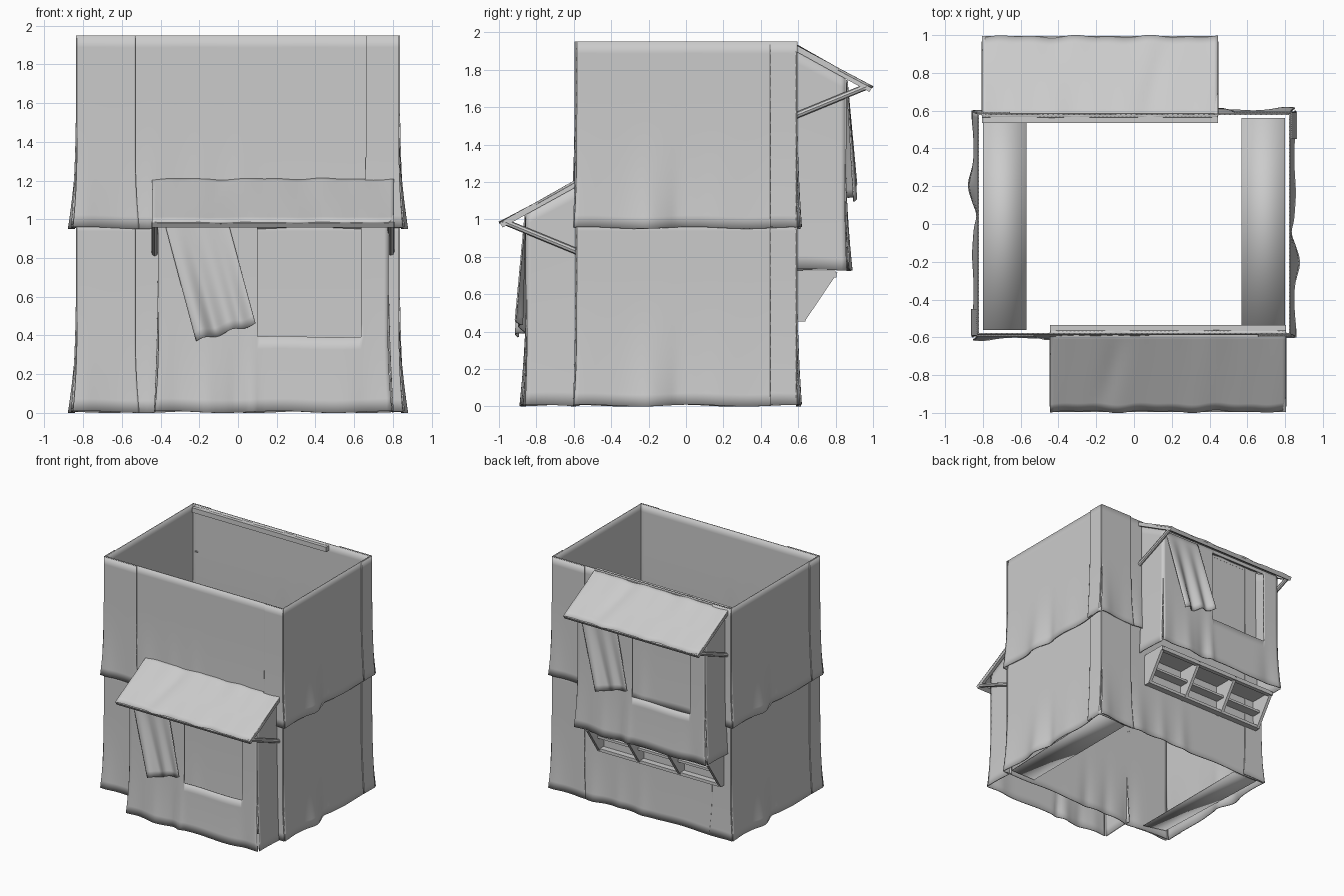
import bpy, bmesh, math
from mathutils import Vector, Matrix

if "Cube" in bpy.data.objects:
    bpy.data.objects.remove(bpy.data.objects["Cube"])


def transform(dz, back):
    return Matrix.Translation((0, 0, dz)) @ Matrix.Rotation(math.pi if back else 0, 4, 'Z')


def make(name, bm, M, thick=0, smooth=True):
    me = bpy.data.meshes.new(name)
    bmesh.ops.transform(bm, matrix=M, verts=bm.verts)
    bmesh.ops.recalc_face_normals(bm, faces=bm.faces)
    bm.to_mesh(me)
    bm.free()
    ob = bpy.data.objects.new(name, me)
    bpy.context.collection.objects.link(ob)
    if thick:
        mod = ob.modifiers.new("thickness", 'SOLIDIFY')
        mod.thickness = thick
        mod.offset = 0
    if smooth:
        bpy.ops.object.select_all(action='DESELECT')
        ob.select_set(True)
        bpy.context.view_layer.objects.active = ob
        bpy.ops.object.shade_smooth_by_angle(angle=math.radians(40))
    return ob


def sheet(name, f, M, nu=40, nv=14, hole=None, thick=0.008):
    # grid surface from f(u, v), with an optional (u0, u1, v0, v1) opening
    us = {i / nu for i in range(nu + 1)}
    vs = {i / nv for i in range(nv + 1)}
    if hole:
        us |= set(hole[:2])
        vs |= set(hole[2:])
    us, vs = sorted(us), sorted(vs)
    bm = bmesh.new()
    g = [[bm.verts.new(f(u, v)) for v in vs] for u in us]
    for i in range(len(us) - 1):
        for j in range(len(vs) - 1):
            cu, cv = (us[i] + us[i + 1]) / 2, (vs[j] + vs[j + 1]) / 2
            if hole and hole[0] < cu < hole[1] and hole[2] < cv < hole[3]:
                continue
            bm.faces.new((g[i][j], g[i + 1][j], g[i + 1][j + 1], g[i][j + 1]))
    loose = [v for v in bm.verts if not v.link_faces]
    bmesh.ops.delete(bm, geom=loose, context='VERTS')
    return make(name, bm, M, thick)


def cloth(name, p0, p1, n, M, z0=0.0, z1=(1.0, 1.0), hem=0.012, flare=0.0,
          folds=(), hole=None, nu=40):
    # hanging fabric: folds are (distance along, width, depth), fading upward
    p0, p1, n = Vector((*p0, 0)), Vector((*p1, 0)), Vector((*n, 0))
    t = (p1 - p0).normalized()
    length = (p1 - p0).length

    def f(u, v):
        s = u * length
        fade = max(0, 1 - v * 1.6) ** 2
        off = hem * max(0, 1 - v * 1.5) ** 2
        off += fade * sum(a * math.exp(-((s - c) / w) ** 2) for c, w, a in folds)
        top = z1[0] + (z1[1] - z1[0]) * u
        low = z0 + 0.005 * (1 + math.sin(s * 11 + 1))
        p = p0 + t * (s + flare * (2 * u - 1) ** 5 * max(0, 1 - v * 2.5) ** 2) + n * off
        p.z = low + (top - low) * v
        return p
    return sheet(name, f, M, nu, 16, hole)


def box(name, lo, hi, M):
    bm = bmesh.new()
    bmesh.ops.create_cube(bm, size=1)
    for v in bm.verts:
        v.co = [lo[i] + (v.co[i] + 0.5) * (hi[i] - lo[i]) for i in range(3)]
    return make(name, bm, M, smooth=False)


def plate(name, profile, x0, x1, M):
    # y/z profile extruded along x
    bm = bmesh.new()
    face = bm.faces.new([bm.verts.new((x0, y, z)) for y, z in profile])
    ext = bmesh.ops.extrude_face_region(bm, geom=[face])
    moved = [e for e in ext['geom'] if isinstance(e, bmesh.types.BMVert)]
    bmesh.ops.translate(bm, vec=(x1 - x0, 0, 0), verts=moved)
    return make(name, bm, M, smooth=False)


def bar(name, a, b, r, M):
    a, b = Vector(a), Vector(b)
    bm = bmesh.new()
    bmesh.ops.create_cone(bm, cap_ends=True, segments=8, radius1=r, radius2=r,
                          depth=(b - a).length)
    q = (b - a).to_track_quat('Z', 'Y').to_matrix().to_4x4()
    return make(name, bm, M @ Matrix.Translation((a + b) / 2) @ q)


# Two stacked storeys of fabric walls, each with half-turn symmetry
for storey, dz in (("lower", 0.0), ("upper", 0.95)):
    for side, back in (("front", False), ("back", True)):
        M = transform(dz, back)
        n = f"{storey}_{side}_"
        cloth(n + "long_wall", (-0.825, -0.58), (0.825, -0.58), (0, -1), M, flare=0.03,
              folds=((0.38, 0.07, 0.02), (0.62, 0.05, 0.012), (0.83, 0.05, 0.012)), nu=60)
        cloth(n + "short_wall", (0.825, -0.585), (0.825, 0.585), (1, 0), M, flare=0.015, hem=0.02,
              folds=((0.0, 0.1, 0.012), (0.38, 0.085, 0.03), (0.54, 0.05, -0.015),
                     (0.75, 0.1, 0.008), (1.13, 0.09, 0.012)), nu=60)
        cloth(n + "corner_flap", (-0.832, -0.592), (-0.53, -0.592), (0, -1), M, flare=0.02,
              folds=((0.03, 0.06, 0.012), (0.2, 0.08, -0.006)))
        cloth(n + "edge_flap", (0.66, -0.588), (0.832, -0.588), (0, -1), M, flare=0.02)
        cloth(n + "side_flap", (0.833, 0.45), (0.833, 0.59), (1, 0), M, hem=0.025)
        if storey == "lower":
            # Floor strip along the short wall
            sheet(n + "floor_strip", lambda u, v: (0.57 + 0.23 * u, -0.56 + 1.12 * v,
                  0.02 + 0.04 * u * v), M, 1, 1, thick=0.006)


def awning_point(u, v):
    # v = 0 at the wall, v = 1 at the outer edge
    x = -0.445 + 1.25 * u
    ripple = 0.005 * math.sin(x * 17) + 0.004 * math.sin(x * 31 + 1)
    sag = -0.012 * math.exp(-((x + 0.07 + 0.1 * v) / 0.05) ** 2) * v * (1 - v) * 3
    return (x, -0.565 - 0.425 * v + ripple * v,
            1.215 - 0.232 * v + ripple * (0.6 - v * 0.5) + sag)


def curtain_point(u, v):
    # v = 0 at the top; gathered folds deepen downwards
    x = (-0.39 + 0.33 * u) * (1 - v) + (-0.215 + 0.305 * u) * v
    z = 1.02 * (1 - v) + (0.37 + 0.09 * u) * v + 0.008 * v * math.sin(u * 13)
    y = -0.86 - 0.025 * v - v * (0.018 * math.sin(u * 14) + 0.012 * math.cos(u * 7))
    return (x, y, z)


# Window bays with awnings: front one on the ground, back one raised
for side, dz, back in (("front", 0.0, False), ("back", 0.725, True)):
    M = transform(dz, back)
    n = side + "_bay_"
    L, R, Y = -0.41, 0.775, -0.85
    W = R - L
    cloth(n + "front", (L, Y), (R, Y), (0, -1), M, z1=(1.04, 1.04), hem=0.025, flare=0.02,
          folds=((0.1, 0.06, -0.01), (0.25, 0.05, 0.012), (0.4, 0.05, -0.015),
                 (0.48, 0.03, 0.012), (1.07, 0.07, -0.012)),
          hole=((0.1 - L) / W, (0.635 - L) / W, 0.375, 0.97), nu=56)
    cloth(n + "left_side", (L, -0.58), (L, Y), (-1, 0), M, z1=(1.19, 1.04), hem=0.02,
          flare=0.01, nu=12)
    cloth(n + "right_side", (R, Y), (R, -0.58), (1, 0), M, z1=(1.04, 1.19), hem=0.025,
          flare=0.01, nu=12)
    sheet(n + "curtain", curtain_point, M, 36, 14)

    # Awning cloth on end rafters, wall beam and diagonal struts
    sheet(side + "_awning", awning_point, M, 60, 10, thick=0.012)
    box(side + "_awning_beam", (-0.445, -0.585, 1.175), (0.805, -0.535, 1.215), M)
    slope = ((-0.575, 1.215), (-0.995, 0.985), (-0.98, 0.957), (-0.575, 1.18))
    for x in (-0.445, 0.78):
        plate(side + "_awning_rafter", slope, x, x + 0.025, M)
    plate(side + "_awning_outer_rail", ((-0.955, 1.0), (-0.995, 0.98), (-0.98, 0.957), (-0.945, 0.978)),
          -0.445, 0.805, M)
    for x in (-0.43, 0.79):
        bar(side + "_awning_strut", (x, -0.575, 0.825), (x, -0.965, 0.985), 0.017, M)

# Tapered support rack under the raised back bay
I = Matrix.Identity(4)
rib = ((0.585, 0.455), (0.635, 0.455), (0.81, 0.715), (0.585, 0.72))
for i in range(4):
    x = -0.77 + i * 0.375
    plate("rack_rib", rib, x, x + 0.025, I)
box("rack_bottom_rail", (-0.77, 0.59, 0.455), (0.38, 0.64, 0.48), I)
box("rack_outer_rail", (-0.77, 0.77, 0.69), (0.38, 0.805, 0.72), I)
box("rack_top", (-0.77, 0.59, 0.715), (0.38, 0.80, 0.728), I)
box("rack_inner_shelf", (-0.77, 0.59, 0.58), (0.38, 0.67, 0.6), I)
